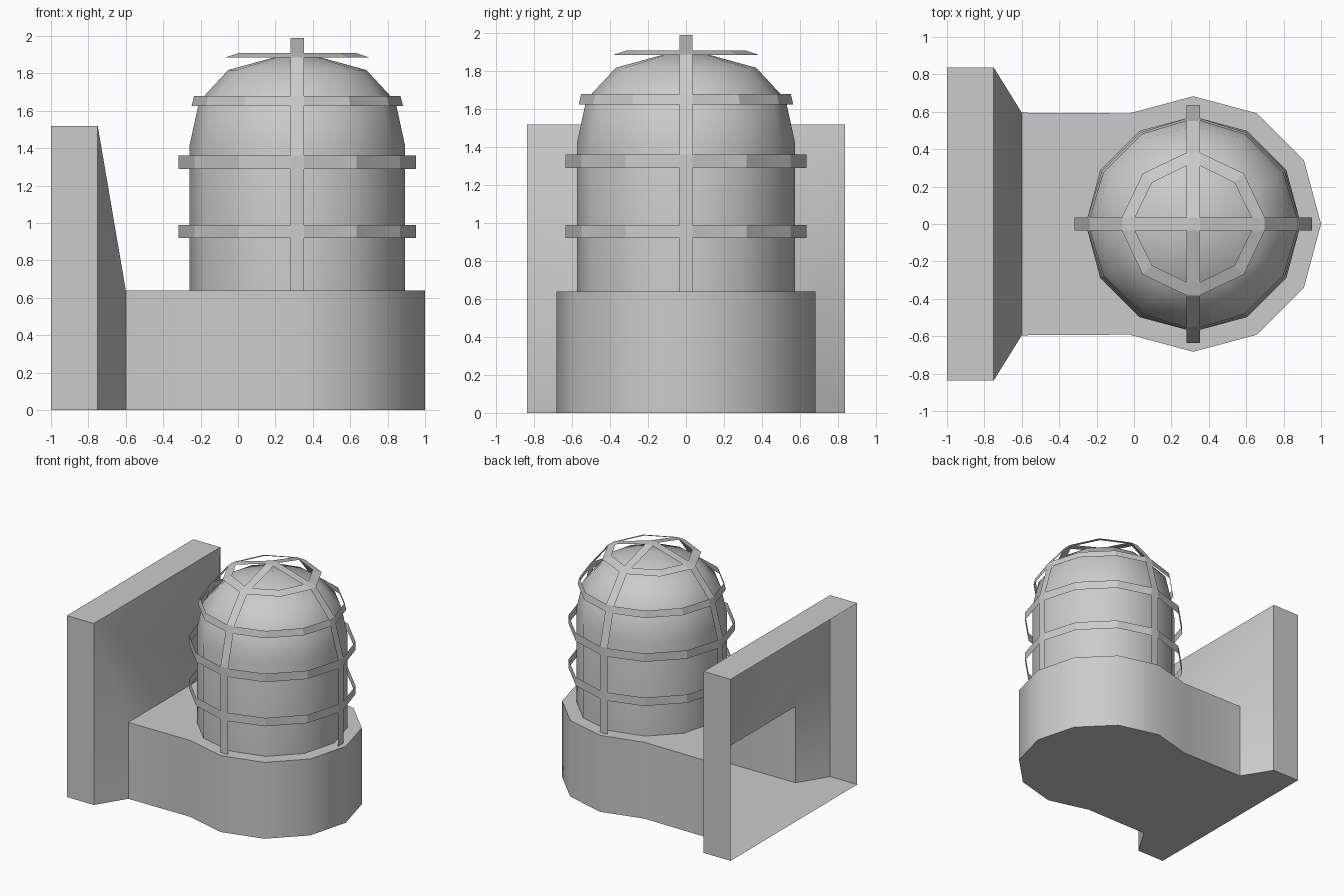
import bpy, bmesh
from math import cos, sin, radians

if "Cube" in bpy.data.objects:
    bpy.data.objects.remove(bpy.data.objects["Cube"])

CX = 0.317      # lamp axis
W = 0.035       # half width of cage strips


def finish(name, bm, smooth=True):
    bmesh.ops.remove_doubles(bm, verts=bm.verts, dist=1e-4)
    bmesh.ops.recalc_face_normals(bm, faces=bm.faces)
    me = bpy.data.meshes.new(name)
    bm.to_mesh(me)
    bm.free()
    ob = bpy.data.objects.new(name, me)
    bpy.context.collection.objects.link(ob)
    if smooth:
        bpy.ops.object.select_all(action='DESELECT')
        ob.select_set(True)
        bpy.context.view_layer.objects.active = ob
        bpy.ops.object.shade_smooth_by_angle(angle=radians(40))
    return ob


def face(bm, pts):
    return bm.faces.new([bm.verts.new(p) for p in pts])


# Wall mount: hollow shell, open at the wall side
bm = bmesh.new()
half = [(-1, -.837, 1.52), (-.75, -.837, 1.52), (-.6, -.595, .64)]
half += [(CX + .683 * cos(radians(a)), .683 * sin(radians(a)), .64)
         for a in (-120, -90, -60, -30)]
outline = half + [(1, 0, .64)] + [(x, -y, z) for x, y, z in reversed(half)]
for p, q in zip(outline, outline[1:]):
    face(bm, [(p[0], p[1], 0), (q[0], q[1], 0), q, p])
face(bm, [(x, y, 0) for x, y, z in reversed(outline)])      # bottom
face(bm, outline[2:-2])                                     # lamp platform
face(bm, [outline[1], outline[2], outline[-3], outline[-2]])  # slope
face(bm, [outline[0], outline[1], outline[-2], outline[-1]])  # plate top
finish("wall_mount", bm)

# Lamp dome: 12-sided lathe
bm = bmesh.new()
profile = [(.575, .64), (.575, 1.42), (.525, 1.65), (.37, 1.818), (0, 1.92)]
vs = [bm.verts.new((CX + r, 0, z)) for r, z in profile]
es = [bm.edges.new(e) for e in zip(vs, vs[1:])]
bmesh.ops.spin(bm, geom=vs + es, cent=(CX, 0, 0), axis=(0, 0, 1),
               angle=radians(360), steps=12)
finish("lamp_dome", bm)

# Guard cage: four thin straps and four thin rings
bm = bmesh.new()
strap = [(.635, .64), (.635, .92), (.635, .99), (.635, 1.29), (.635, 1.36),
         (.565, 1.625), (.552, 1.68), (.382, 1.886), (.312, 1.91), (W, 1.99)]
rings = [(1, (30, 60)), (3, (30, 60)), (5, (30, 60)), (7, (45,))]


def turn(x, y, z, k):
    c, s = [(1, 0), (0, 1), (-1, 0), (0, -1)][k]
    return (CX + x * c - y * s, x * s + y * c, z)


for k in range(4):
    for (r0, z0), (r1, z1) in zip(strap, strap[1:]):
        face(bm, [turn(r0, -W, z0, k), turn(r0, W, z0, k),
                  turn(r1, W, z1, k), turn(r1, -W, z1, k)])
    for i, angles in rings:
        rows = []
        for r, z in strap[i:i + 2]:
            pts = [(r, W)] + [(r * cos(radians(a)), r * sin(radians(a)))
                              for a in angles] + [(W, r)]
            rows.append([turn(x, y, z, k) for x, y in pts])
        lo, hi = rows
        for j in range(len(lo) - 1):
            face(bm, [lo[j], lo[j + 1], hi[j + 1], hi[j]])
face(bm, [turn(W, -W, 1.99, k) for k in range(4)])          # crossing
finish("guard_cage", bm, smooth=False)
